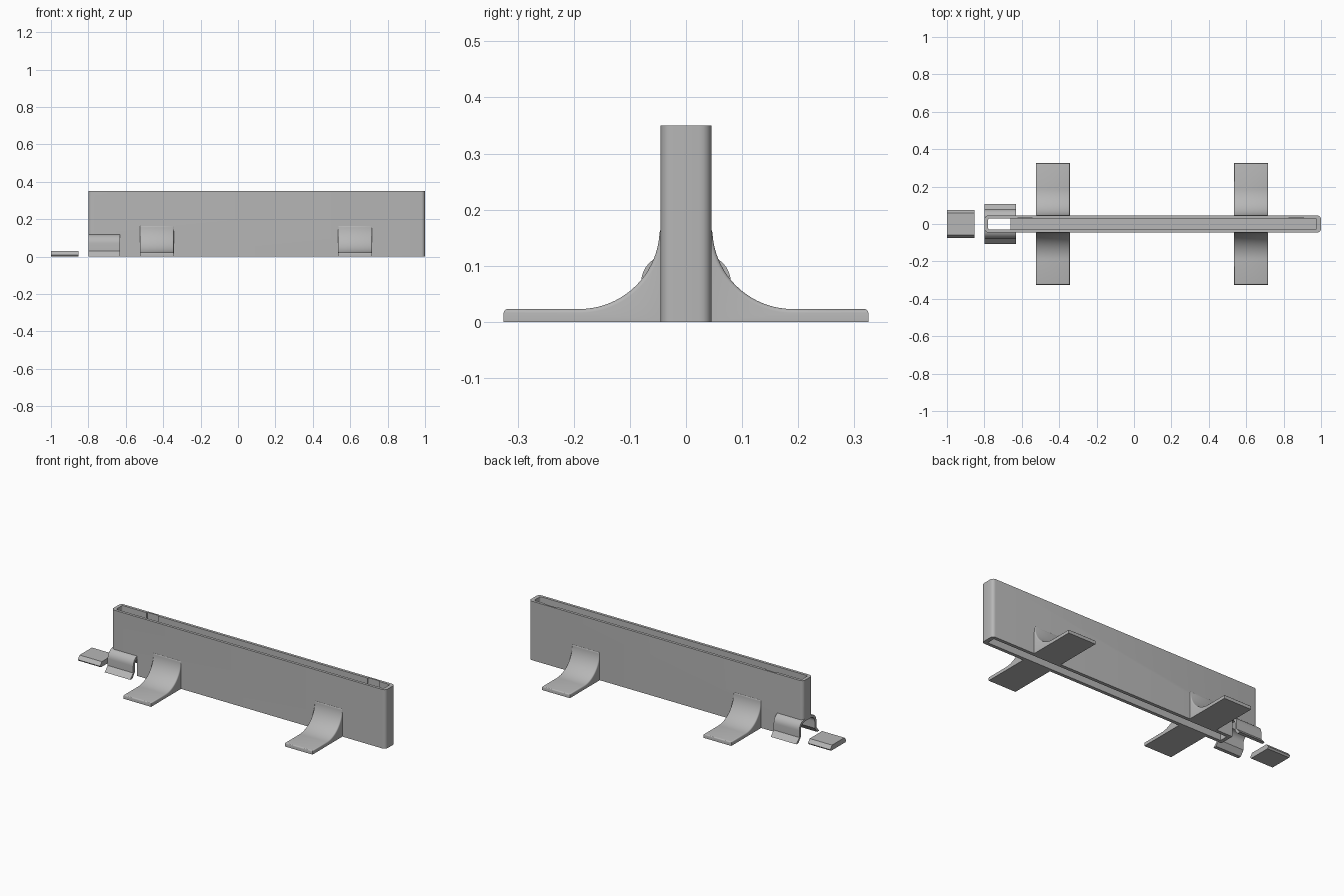
import bpy, bmesh, math
from mathutils import Vector

default = bpy.data.objects.get("Cube")
if default:
    bpy.data.objects.remove(default)

grey = bpy.data.materials.new("plain_grey")
grey.use_nodes = True
grey.diffuse_color = (0.47, 0.47, 0.47, 1)
grey.node_tree.nodes["Principled BSDF"].inputs["Base Color"].default_value = grey.diffuse_color


def prism(name, points, axis, start, end, bevel=0, segments=4, pick=None):
    """Extrude a 2D outline along an axis, then round the picked edges."""
    place = {"x": lambda p: (start, p[0], p[1]),
             "y": lambda p: (p[0], start, p[1]),
             "z": lambda p: (p[0], p[1], start)}[axis]
    bm = bmesh.new()
    face = bm.faces.new([bm.verts.new(place(p)) for p in points])
    out = bmesh.ops.extrude_face_region(bm, geom=[face])
    shift = Vector([end - start if a == axis else 0 for a in "xyz"])
    bmesh.ops.translate(bm, vec=shift, verts=[v for v in out["geom"] if isinstance(v, bmesh.types.BMVert)])
    bmesh.ops.recalc_face_normals(bm, faces=bm.faces)
    if bevel:
        bmesh.ops.bevel(bm, geom=[e for e in bm.edges if pick(e)], offset=bevel,
                        segments=segments, profile=0.5, affect="EDGES", clamp_overlap=True)
    mesh = bpy.data.meshes.new(name)
    bm.to_mesh(mesh)
    bm.free()
    mesh.materials.append(grey)
    obj = bpy.data.objects.new(name, mesh)
    bpy.context.collection.objects.link(obj)
    return obj


def activate(obj):
    bpy.ops.object.select_all(action="DESELECT")
    obj.select_set(True)
    bpy.context.view_layer.objects.active = obj


def cut(obj, cutter):
    cutter.hide_render = True
    mod = obj.modifiers.new("cut", "BOOLEAN")
    mod.operation, mod.solver, mod.object = "DIFFERENCE", "EXACT", cutter
    activate(obj)
    bpy.ops.object.modifier_apply(modifier=mod.name)
    bpy.data.objects.remove(cutter)


def rectangle(x0, x1, y0, y1):
    return [(x0, y0), (x1, y0), (x1, y1), (x0, y1)]


def upright(e):
    return abs(e.verts[0].co.z - e.verts[1].co.z) > 0.1


def arch(side, foot, top, radius, base=0.0):
    """Half arch with a flared foot and a rounded shoulder, mirrored in y."""
    half = [(foot, base), (side, 0.03)]
    for i in range(9):
        a = math.pi / 2 * i / 8
        half.append((side - radius + radius * math.cos(a), top - radius + radius * math.sin(a)))
    return half + [(-y, z) for y, z in reversed(half)]


# Tall narrow magazine, open at the top
magazine = prism("magazine", rectangle(-0.8, 1, -0.045, 0.045), "z", 0, 0.35, 0.02, 5, upright)

# Chamber with a sloping floor and an exit hole at the low end
chamber = [(-0.78, 0.05), (-0.66, 0.05), (-0.66, 0.13), (0.977, 0.2), (0.977, 0.4), (-0.78, 0.4)]
cut(magazine, prism("chamber_cutter", chamber, "y", -0.029, 0.029, 0.008, 3, upright))

# Hollow underside, below the floor
underside = [(-0.61, -0.05), (0.975, -0.05), (0.975, 0.18), (-0.61, 0.11)]
cut(magazine, prism("underside_cutter", underside, "y", -0.025, 0.025))

# Shallow grooves on the inner back wall
for x in (-0.62, 0.83):
    cut(magazine, prism("groove_cutter", rectangle(x, x + 0.075, 0.02, 0.035), "z", 0.22, 0.4))

# Outlet tunnel with a flared arch around it
opening = arch(0.065, 0.09, 0.106, 0.036, -0.004)
cut(magazine, prism("tunnel_cutter", opening, "x", -0.83, -0.632))
outlet = prism("outlet_arch", arch(0.08, 0.108, 0.12, 0.05), "x", -0.8, -0.632)
cut(outlet, prism("arch_cutter", opening, "x", -0.83, -0.6))
# Keep the arch clear of the exit hole
cut(outlet, prism("exit_cutter", rectangle(-0.78, -0.66, -0.029, 0.029), "z", 0.05, 0.2))

# Separate sliding tray
tray_half = [(0.067, 0), (0.075, 0.009), (0.058, 0.03)]
tray = prism("sliding_tray", tray_half + [(-y, z) for y, z in reversed(tray_half)], "x", -1, -0.853)

# Curved feet, a pair at each position
R = 0.143
curve = [(0.19 - R * math.cos(a), 0.166 - R * math.sin(a))
         for a in (math.pi / 2 * i / 20 for i in range(21))]
foot_profile = [(0.037, 0), (0.037, 0.166)] + curve + [(0.325, 0.023), (0.325, 0)]


def foot_rim(e):
    raised = all(v.co.z > 0.001 and v.co.y > 0.046 for v in e.verts)
    return raised and e.calc_face_angle(0) > 0.7


feet = []
for name, x in (("right_feet", -0.525), ("left_feet", 0.535)):
    foot = prism(name, foot_profile, "x", x, x + 0.182, 0.007, 3, foot_rim)
    mirror = foot.modifiers.new("mirror", "MIRROR")
    mirror.use_axis = (False, True, False)
    mirror.use_mirror_merge = False
    activate(foot)
    bpy.ops.object.modifier_apply(modifier=mirror.name)
    feet.append(foot)

for obj in [magazine, outlet, tray] + feet:
    activate(obj)
    bpy.ops.object.shade_smooth_by_angle(angle=math.radians(32))
